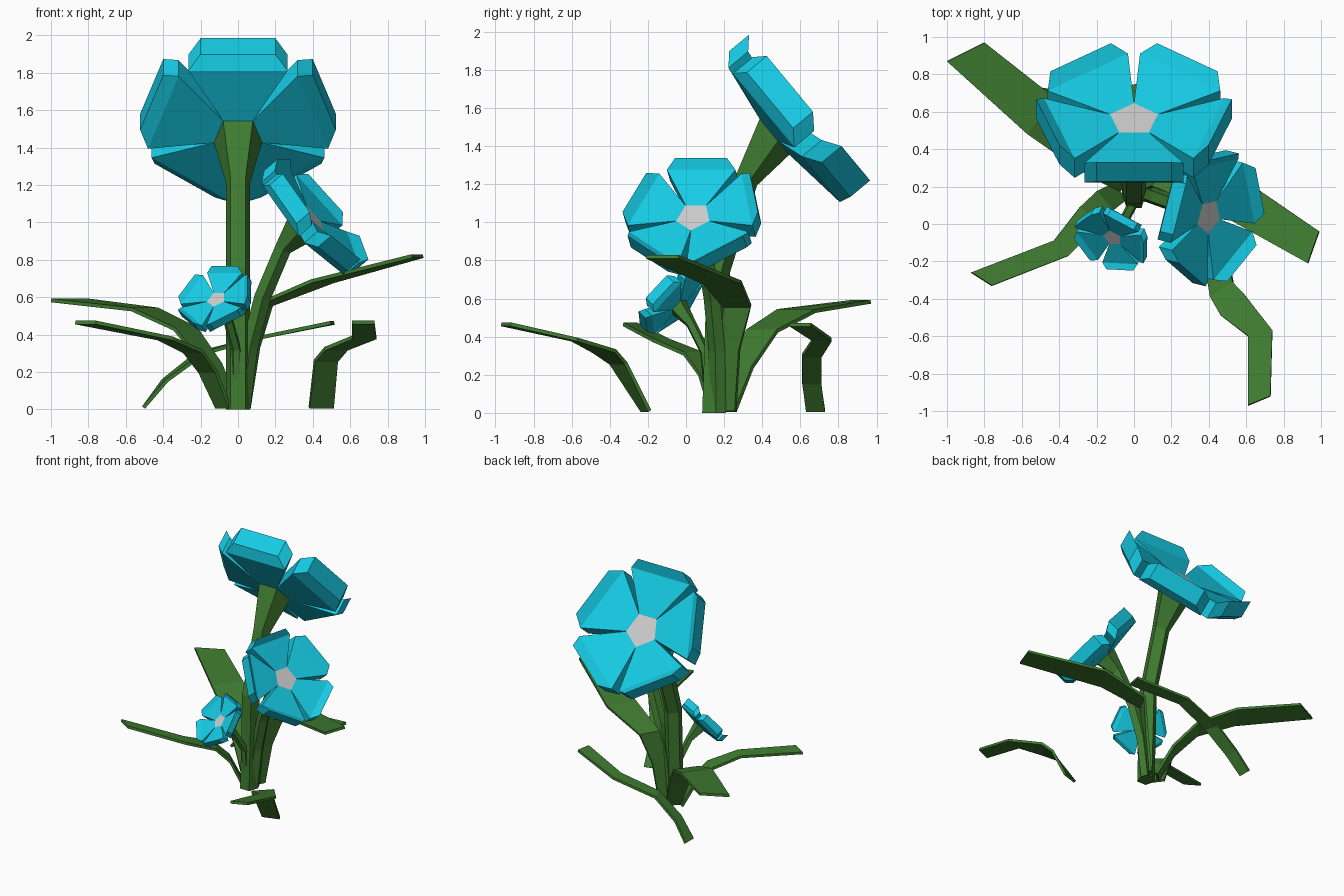
import bpy, bmesh, math
from mathutils import Vector, Matrix

if "Cube" in bpy.data.objects:
    bpy.data.objects.remove(bpy.data.objects["Cube"])


def material(name, rgb):
    m = bpy.data.materials.new(name)
    m.diffuse_color = (*rgb, 1)
    m.use_nodes = True
    m.node_tree.nodes["Principled BSDF"].inputs["Base Color"].default_value = m.diffuse_color
    return m


CYAN = material("petal_cyan", (0.008, 0.6, 0.78))
GREEN = material("leaf_green", (0.05, 0.2, 0.03))


def loft(bm, rings):
    """Bridge closed rings of equal length and cap both ends."""
    vs = [[bm.verts.new(p) for p in r] for r in rings]
    n = len(vs[0])
    for a, b in zip(vs, vs[1:]):
        for i in range(n):
            j = (i + 1) % n
            bm.faces.new((a[i], a[j], b[j], b[i]))
    bm.faces.new(vs[0][::-1])
    bm.faces.new(vs[-1])


def finish(bm, name, mat=None):
    bmesh.ops.recalc_face_normals(bm, faces=bm.faces)
    me = bpy.data.meshes.new(name)
    bm.to_mesh(me)
    bm.free()
    if mat:
        me.materials.append(mat)
    ob = bpy.data.objects.new(name, me)
    bpy.context.collection.objects.link(ob)
    return ob


TILT = math.radians(39.7)   # upward tilt of every flower head
THICK = 0.135               # petal thickness at scale 1
R = 0.135                   # radius of the flower centre
# petal stations: radius, half width, rise of the front face
PETAL = [(0.109, 0.079, 0.0), (0.42, 0.265, 0.045), (0.485, 0.2, 0.105)]


def pentagon(c, s, v, r):
    return [c + r * (math.cos(a) * v + math.sin(a) * s)
            for a in (math.radians(36 + 72 * i) for i in range(5))]


def flower(name, centre, yaw, k, path):
    """Flower head and stem; path is a list of (x, y, z, radius)."""
    spin = Matrix.Rotation(math.radians(yaw), 3, 'Z')
    t = spin @ Vector((1, 0, 0))
    n = spin @ Vector((0, math.cos(TILT), math.sin(TILT)))
    u = t.cross(n)
    c = Vector(centre)
    back = c - n * THICK * k

    # five thick petals with curled tips
    bm = bmesh.new()
    for i in range(5):
        a = math.radians(72 * i)
        out = u * math.cos(a) + t * math.sin(a)
        side = t * math.cos(a) - u * math.sin(a)
        rings = []
        for r, w, h in PETAL:
            rings.append([c + k * (out * r + side * sx * w + n * (h - d))
                          for sx, d in ((-1, 0), (1, 0), (1, THICK), (-1, THICK))])
        loft(bm, rings)
    finish(bm, name + "_petals", CYAN)

    # grey centre
    bm = bmesh.new()
    loft(bm, [pentagon(back, t, u, R * k), pentagon(c, t, u, R * k)])
    finish(bm, name + "_centre")

    # stem flaring into the back of the flower
    pts = [Vector(p[:3]) for p in path] + [back]
    rings = []
    for i, p in enumerate(path):
        d = Vector((0, 0, 1)) if i == 0 else (pts[i + 1] - pts[i - 1]).normalized()
        v = t.cross(d).normalized()
        rings.append(pentagon(pts[i], d.cross(v), v, p[3]))
    rings.append(pentagon(back, t, u, R * k))
    bm = bmesh.new()
    loft(bm, rings)
    finish(bm, name + "_stem", GREEN)


def leaf(name, stations, thick=0.02):
    """Flat bent leaf; stations are (x, y, z, half-edge x, half-edge y)."""
    bm = bmesh.new()
    rings = []
    for i, (x, y, z, hx, hy) in enumerate(stations):
        c, h = Vector((x, y, z)), Vector((hx, hy, 0))
        a = Vector(stations[max(i - 1, 0)][:3])
        b = Vector(stations[min(i + 1, len(stations) - 1)][:3])
        off = (b - a).cross(h).normalized() * thick / 2
        rings.append([c - h - off, c + h - off, c + h + off, c - h + off])
    loft(bm, rings)
    finish(bm, name, GREEN)


# flowers from large to small
flower("large_flower", (0, 0.56, 1.545), 0, 1.0,
       [(0, 0.14, 0, 0.068), (0, 0.165, 0.75, 0.068), (0, 0.31, 1.22, 0.068)])
flower("medium_flower", (0.40, 0.04, 1.03), -104, 0.7,
       [(0.02, 0.17, 0, 0.047), (0.06, 0.165, 0.33, 0.047),
        (0.13, 0.14, 0.6, 0.047), (0.24, 0.1, 0.86, 0.047)])
flower("small_flower", (-0.115, -0.075, 0.59), 152, 0.4,
       [(-0.01, 0.13, 0, 0.03), (-0.01, 0.1, 0.32, 0.028), (-0.05, 0.025, 0.47, 0.028)])

# leaves rooted at the stem
leaf("back_left_leaf", [
    (-0.04, 0.22, 0.01, 0.04, 0.04), (-0.14, 0.29, 0.24, 0.05, 0.06),
    (-0.28, 0.4, 0.43, 0.06, 0.08), (-0.5, 0.58, 0.535, 0.07, 0.1),
    (-0.9, 0.92, 0.583, 0.1, 0.05)])
leaf("front_left_leaf", [
    (-0.08, 0.17, 0.01, 0.035, -0.045), (-0.16, 0.12, 0.2, 0.045, -0.05),
    (-0.24, 0.04, 0.31, 0.05, -0.05), (-0.39, -0.13, 0.38, 0.04, -0.04),
    (-0.815, -0.295, 0.465, 0.055, -0.035)])
leaf("right_leaf", [
    (0.03, 0.21, 0.01, 0.03, 0.05), (0.08, 0.23, 0.33, 0.03, 0.05),
    (0.14, 0.27, 0.56, 0.04, 0.07), (0.45, 0.19, 0.685, 0.06, 0.1),
    (0.96, -0.125, 0.82, 0.03, 0.085)])

# loose leaves standing on the ground
leaf("front_ground_leaf", [
    (0.445, -0.21, 0.01, 0.065, 0.02), (0.47, -0.355, 0.26, 0.06, 0.04),
    (0.525, -0.43, 0.325, 0.06, 0.06), (0.675, -0.585, 0.385, 0.065, 0.015),
    (0.67, -0.945, 0.465, 0.06, 0.025)])
leaf("back_ground_leaf", [
    (-0.505, 0.68, 0.01, 0.0, 0.05), (-0.39, 0.66, 0.155, -0.01, 0.05),
    (-0.2, 0.66, 0.3, -0.02, 0.05), (0.12, 0.715, 0.385, 0.0, 0.05),
    (0.505, 0.6, 0.463, 0.01, 0.055)])
